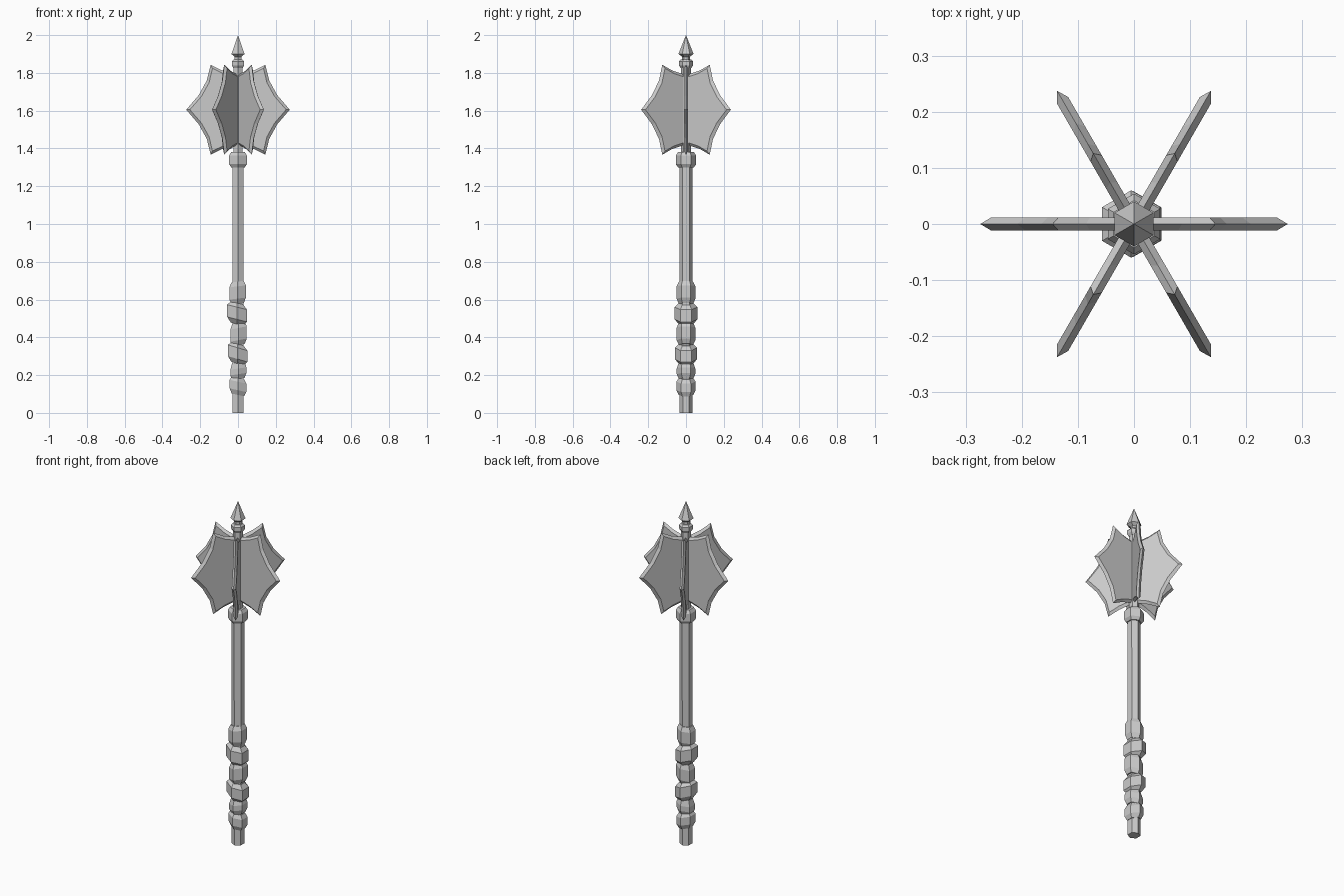
import bpy, bmesh, math
from mathutils import Matrix

cube = bpy.data.objects.get("Cube")
if cube:
    bpy.data.objects.remove(cube, do_unlink=True)

steel = bpy.data.materials.new("grey steel")
steel.use_nodes = True
steel.diffuse_color = (0.6, 0.6, 0.6, 1)
steel.node_tree.nodes["Principled BSDF"].inputs["Base Color"].default_value = (0.6, 0.6, 0.6, 1)


def finish(name, bm):
    bmesh.ops.recalc_face_normals(bm, faces=bm.faces)
    mesh = bpy.data.meshes.new(name)
    bm.to_mesh(mesh)
    bm.free()
    mesh.materials.append(steel)
    obj = bpy.data.objects.new(name, mesh)
    bpy.context.scene.collection.objects.link(obj)
    return obj


def hex_loft(name, rings):
    """Six-sided lathe; each ring is (z, radius, tilt, x offset), corners on the y axis."""
    bm = bmesh.new()
    loops = []
    for z, radius, tilt, shift in rings:
        loop = []
        for i in range(6):
            a = math.radians(30 + 60 * i)
            x, y = radius * math.cos(a), radius * math.sin(a)
            loop.append(bm.verts.new((x + shift, y, z + tilt * x)))
        loops.append(loop)
    for low, high in zip(loops, loops[1:]):
        for i in range(6):
            j = (i + 1) % 6
            bm.faces.new((low[i], low[j], high[j], high[i]))
    bm.faces.new(loops[0])
    bm.faces.new(loops[-1])
    bmesh.ops.remove_doubles(bm, verts=bm.verts, dist=0.0001)
    return finish(name, bm)


def straight(pairs):
    return [(z, r, 0, 0) for z, r in pairs]


# Shaft
hex_loft("shaft", straight([(0, 0.034), (1.31, 0.035)]))
hex_loft("head_core", straight([(1.3, 0.027), (1.85, 0.027)]))

# Knotted grip: bottom, flat start, flat end, top, radius, tilt, x offset
knots = [
    (0.095, 0.12, 0.165, 0.185, 0.051, -0.22, 0),
    (0.18, 0.205, 0.235, 0.268, 0.049, 0.15, 0.002),
    (0.26, 0.285, 0.345, 0.365, 0.059, -0.3, -0.002),
    (0.36, 0.385, 0.45, 0.478, 0.05, 0.2, 0.003),
    (0.47, 0.495, 0.56, 0.582, 0.06, -0.25, -0.005),
    (0.578, 0.605, 0.67, 0.695, 0.05, 0.12, -0.002),
]
for n, (z0, z1, z2, z3, r, tilt, shift) in enumerate(knots, 1):
    hex_loft(f"grip_knot_{n}", [(z0, 0.038, tilt, shift), (z1, r, tilt, shift),
                                (z2, r, tilt, shift), (z3, 0.038, tilt, shift)])

# Collar below the head, cap and spike above it
hex_loft("collar", straight([(1.3, 0.042), (1.317, 0.054), (1.362, 0.054), (1.38, 0.042)]))
hex_loft("cap", straight([(1.825, 0.028), (1.84, 0.038), (1.86, 0.038), (1.87, 0.028)]))
hex_loft("spike", straight([(1.865, 0.02), (1.885, 0.02), (1.9, 0.04), (2.0, 0.0)]))

# Flange outline (radius, height above the middle), mirrored downwards
MIDDLE = 1.605
upper = [(0, 0.185), (0.03, 0.192), (0.085, 0.208), (0.145, 0.238), (0.165, 0.155), (0.208, 0.077)]
outline = upper + [(0.274, 0)] + [(r, -h) for r, h in reversed(upper)]


def flange(name, angle):
    bm = bmesh.new()
    edge = [bm.verts.new((r, 0, MIDDLE + h)) for r, h in outline]
    for y in (-0.0115, 0.0115):
        side = [bm.verts.new((r * 0.93, y, MIDDLE + h * 0.92)) for r, h in outline]
        bm.faces.new(side)
        for i in range(len(edge) - 1):
            bm.faces.new((edge[i], edge[i + 1], side[i + 1], side[i]))
        bm.faces.new((edge[-1], edge[0], side[0], side[-1]))
    bm.transform(Matrix.Rotation(angle, 4, "Z"))
    return finish(name, bm)


for n in range(6):
    flange(f"flange_{n + 1}", math.radians(60 * n))
